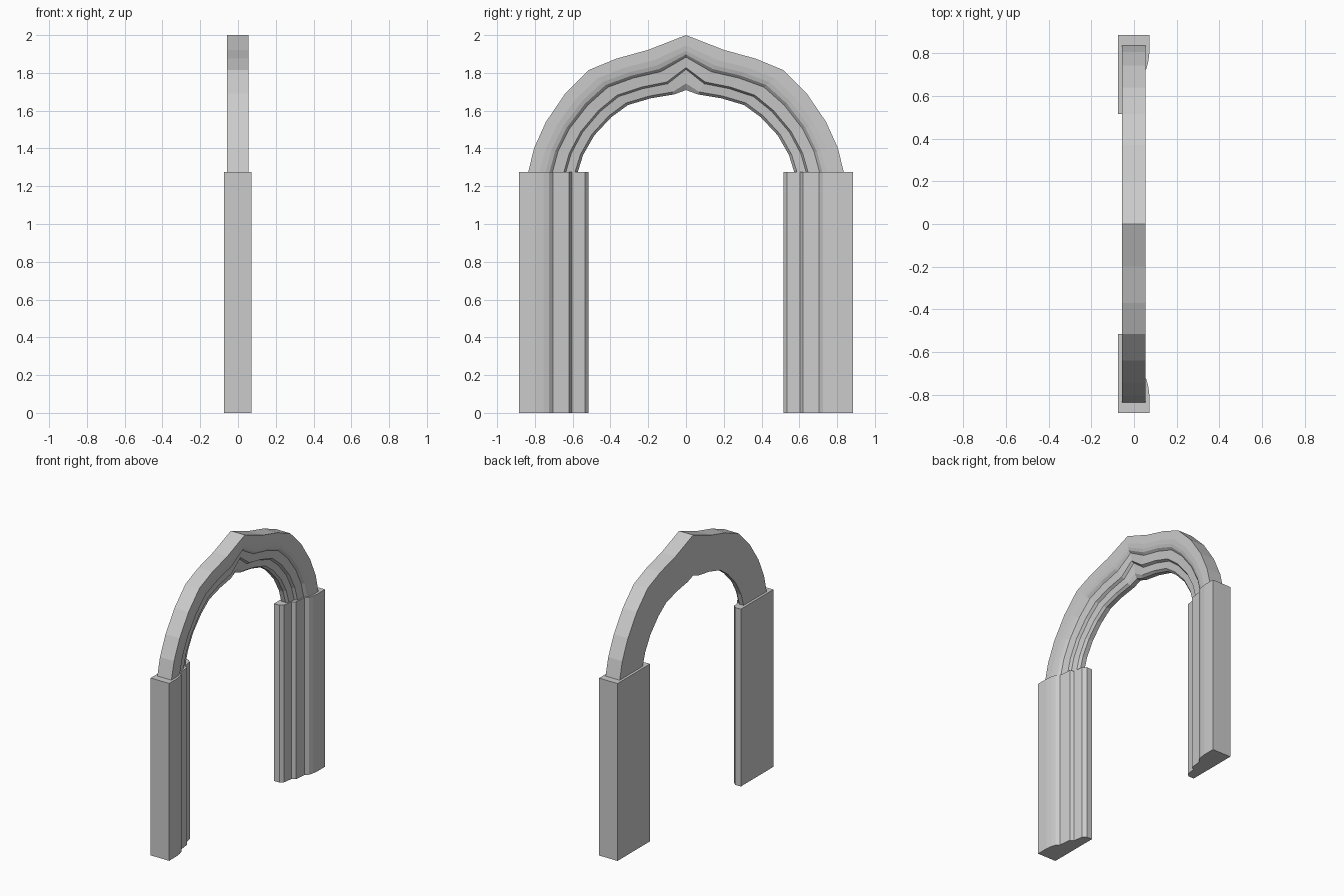
import bpy, bmesh

if "Cube" in bpy.data.objects:
    bpy.data.objects.remove(bpy.data.objects["Cube"])

# Moulding section: (u across the width, 0 outer to 1 inner; t depth, 0 back to 1 front)
SECTION = [(0, 0), (0, 1), (0.23, 1), (0.35, 0.96), (0.43, 0.90), (0.49, 0.76),
           (0.72, 0.69), (0.76, 0.52), (0.945, 0.45), (1, 0.30), (1, 0)]


def loft(name, rings, cap_end):
    """Skin a list of equal-length rings, then mirror across y = 0."""
    bm = bmesh.new()
    loops = [[bm.verts.new(p) for p in ring] for ring in rings]
    n = len(loops[0])
    for a, b in zip(loops, loops[1:]):
        for i in range(n):
            j = (i + 1) % n
            bm.faces.new((a[i], a[j], b[j], b[i]))
    bm.faces.new(loops[0][::-1])
    end = bm.faces.new(loops[-1])
    bmesh.ops.recalc_face_normals(bm, faces=bm.faces)
    if not cap_end:
        bmesh.ops.delete(bm, geom=[end], context='FACES_ONLY')
    me = bpy.data.meshes.new(name)
    bm.to_mesh(me)
    bm.free()
    ob = bpy.data.objects.new(name, me)
    bpy.context.collection.objects.link(ob)
    mod = ob.modifiers.new("mirror", 'MIRROR')
    mod.use_axis = (False, True, False)
    mod.use_clip = True
    return ob


# Pair of moulded pillars
loft("pillars", [[(-0.075 + 0.147 * t, 0.885 - 0.37 * u, z) for u, t in SECTION]
                 for z in (0, 1.275)], True)

# Pointed arch: outer and inner outlines (y, z) from springing to apex
OUTER = [(0.835, 1.275), (0.805, 1.40), (0.742, 1.54), (0.64, 1.69), (0.515, 1.815),
         (0.37, 1.875), (0.20, 1.922), (0, 2.0)]
INNER = [(0.573, 1.275), (0.545, 1.365), (0.485, 1.47), (0.395, 1.566), (0.307, 1.63),
         (0.185, 1.666), (0.063, 1.686), (0, 1.709)]

rings = []
for k, (o, i) in enumerate(zip(OUTER, INNER)):
    ring = []
    for u, t in SECTION:
        # the mouldings sit a little higher at the apex
        if k == len(OUTER) - 1:
            u = u * 0.82 if u < 0.8 else (0.88 if u < 1 else 1)
        ring.append((-0.057 + 0.112 * t, o[0] + (i[0] - o[0]) * u, o[1] + (i[1] - o[1]) * u))
    rings.append(ring)
loft("arch", rings, False)
